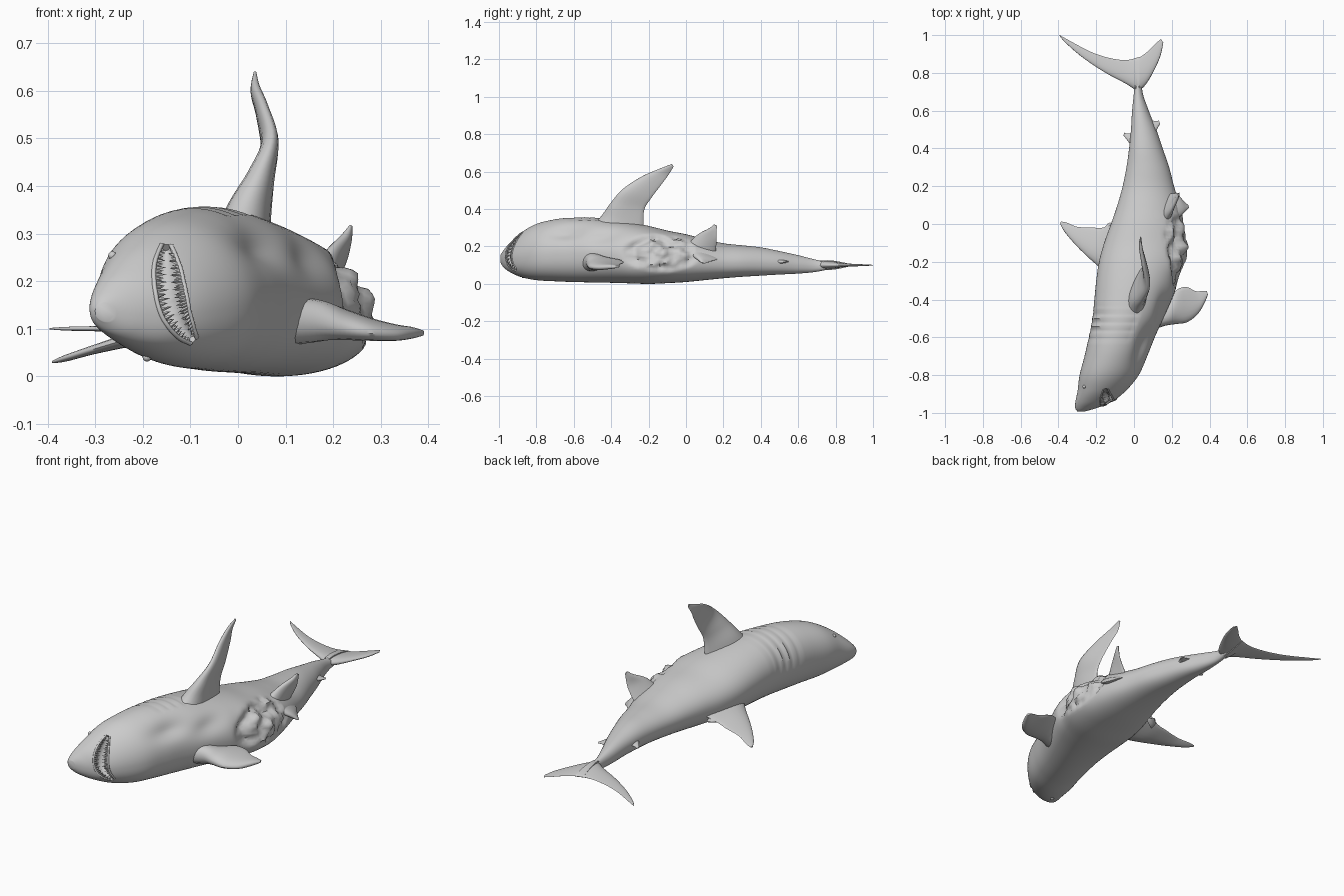
import bpy, bmesh, math
from mathutils import Vector, noise
from mathutils.bvhtree import BVHTree

if "Cube" in bpy.data.objects:
    bpy.data.objects.remove(bpy.data.objects["Cube"])


def catmull(rows, n):
    """Smooth a short table of rows into n steps per span."""
    out = []
    for i in range(len(rows) - 1):
        p0, p1 = rows[max(i - 1, 0)], rows[i]
        p2, p3 = rows[i + 1], rows[min(i + 2, len(rows) - 1)]
        for k in range(n):
            t = k / n
            out.append([0.5 * (2 * b + (c - a) * t + (2 * a - 5 * b + 4 * c - d) * t * t
                               + (3 * b - a - 3 * c + d) * t ** 3)
                        for a, b, c, d in zip(p0, p1, p2, p3)])
    out.append(list(rows[-1]))
    return out


def loft(name, rings, angle=50):
    bm = bmesh.new()
    vs = [[bm.verts.new(p) for p in r] for r in rings]
    m = len(vs[0])
    for a, b in zip(vs, vs[1:]):
        for j in range(m):
            bm.faces.new((a[j], a[(j + 1) % m], b[(j + 1) % m], b[j]))
    bm.faces.new(vs[0])
    bm.faces.new(vs[-1])
    bmesh.ops.recalc_face_normals(bm, faces=bm.faces)
    return finish(name, bm, angle)


def finish(name, bm, angle=50):
    me = bpy.data.meshes.new(name)
    bm.to_mesh(me)
    bm.free()
    ob = bpy.data.objects.new(name, me)
    bpy.context.collection.objects.link(ob)
    smooth(ob, angle)
    return ob


def smooth(ob, angle):
    bpy.ops.object.select_all(action='DESELECT')
    ob.select_set(True)
    bpy.context.view_layer.objects.active = ob
    bpy.ops.object.shade_smooth_by_angle(angle=math.radians(angle))


def fin(name, rows, m=20):
    """Rows: leading xyz, trailing xyz, thickness, from root to tip."""
    rows = catmull(rows, 6)
    mids = [(Vector(r[:3]) + Vector(r[3:6])) / 2 for r in rows]
    rings = []
    for i, r in enumerate(rows):
        a, b = Vector(r[:3]), Vector(r[3:6])
        span = mids[min(i + 1, len(mids) - 1)] - mids[max(i - 1, 0)]
        n = (b - a).cross(span).normalized()
        ring = []
        for k in range(m):
            t = 2 * math.pi * k / m
            u = (1 - math.cos(t)) / 2
            ring.append(a.lerp(b, u) + n * r[6] * 0.62 * math.sin(t) * (1.15 - 0.75 * u))
        rings.append(ring)
    return loft(name, rings)


# Body stations: y, left, right, bottom, top
stations = [
    (-.992, -.30, -.26, .115, .155), (-.975, -.311, -.20, .088, .18),
    (-.94, -.31, -.115, .062, .222), (-.88, -.298, -.04, .036, .275),
    (-.80, -.288, .025, .02, .32), (-.70, -.262, .07, .014, .345),
    (-.60, -.24, .11, .01, .355), (-.50, -.222, .155, .008, .356),
    (-.40, -.21, .20, .006, .345), (-.30, -.20, .245, .003, .33),
    (-.20, -.185, .28, .0, .31), (-.10, -.158, .287, .004, .285),
    (0, -.122, .268, .01, .265), (.10, -.088, .242, .02, .24),
    (.20, -.06, .212, .03, .217), (.30, -.04, .186, .038, .206),
    (.40, -.026, .152, .044, .195), (.50, -.016, .118, .05, .175),
    (.60, -.01, .078, .055, .153), (.70, .0, .045, .065, .128),
    (.80, .005, .04, .086, .112), (.86, .015, .03, .096, .102)]

# Dents: centre, radii, depth (fin-pit creases and belly wound)
dents = [((.03, -.62, .27), (.09, .13, .05), .028),
         ((.13, -.42, .24), (.06, .12, .05), .022),
         ((.24, -.28, .17), (.12, .07, .09), .022)]
wound, wound_r = Vector((.24, -.13, .17)), Vector((.15, .21, .11))


def sculpt(p, c):
    inward = (c - p).normalized()
    push = 0
    for d, r, depth in dents:
        q = sum(((p[i] - d[i]) / r[i]) ** 2 for i in range(3))
        push += depth * math.exp(-q * 1.5)
    q = sum(((p[i] - wound[i]) / wound_r[i]) ** 2 for i in range(3))
    if q < 1:
        w = min(1, (1 - q) * 2.5)
        push += w * (.016 + .028 * noise.noise(p * 16) + .014 * noise.noise(p * 38))
    # gill folds
    gy = (p.y + .53) / .11
    if abs(gy) < 1 and p.z > c.z and p.x < c.x + .05:
        k = (p.z - c.z) / .18
        push += .006 * max(0, math.sin(math.pi * min(1, k))) ** .5 * \
            (1 - gy * gy) * (1 + math.sin(gy * 5 * math.pi))
    return p + inward * push


rings = []
for y, l, r, b, t in catmull(stations, 7):
    c, a, h = Vector(((l + r) / 2, y, (b + t) / 2)), (r - l) / 2, (t - b) / 2
    shear = h * .13
    hh = math.sqrt(h * h - shear * shear)
    ring = []
    for k in range(80):
        th = 2 * math.pi * k / 80
        s, co = math.sin(th), math.cos(th)
        sz = s if s > 0 else -abs(s) ** .85
        ring.append(sculpt(c + Vector((a * co, 0, hh * sz - shear * co)), c))
    rings.append(ring)
body = loft("body", rings)
bm = bmesh.new()
bm.from_mesh(body.data)
skin = BVHTree.FromBMesh(bm)
bm.free()

# Mouth path in the front view: x, z, half width
path = catmull([(-.15, .277, .009), (-.148, .235, .024), (-.143, .19, .03),
                (-.132, .14, .029), (-.112, .10, .02), (-.092, .074, .008)], 6)
hits = []
for x, z, w in path:
    loc, n, _, _ = skin.ray_cast(Vector((x, -2, z)), Vector((0, 1, 0)))
    hits.append((loc, n, w * 1.15))
frames = []
for i, (loc, n, w) in enumerate(hits):
    tan = (hits[min(i + 1, len(hits) - 1)][0] - hits[max(i - 1, 0)][0]).normalized()
    frames.append((loc, n, tan.cross(n).normalized(), w))

# Mouth opening
cutter = loft("mouth_cutter", [[p + s * w * math.cos(k * math.pi / 8)
                                + n * w * 1.7 * math.sin(k * math.pi / 8)
                                for k in range(16)] for p, n, s, w in frames])
cutter.hide_render = True
mod = body.modifiers.new("mouth", 'BOOLEAN')
mod.operation, mod.solver, mod.object = 'DIFFERENCE', 'EXACT', cutter
bpy.context.view_layer.objects.active = body
bpy.ops.object.modifier_apply(modifier=mod.name)
bpy.data.objects.remove(cutter)
smooth(body, 50)

# Lips and two rows of teeth
teeth = bmesh.new()
for side, name in ((-1, "upper_lip"), (1, "lower_lip")):
    edge = [(p + s * w * side - n * .002, n, s) for p, n, s, w in frames]
    loft(name, [[p + (s * math.cos(k * math.pi / 4) + n * math.sin(k * math.pi / 4)) * .005
                 for k in range(8)] for p, n, s in edge])
    for i in range(2, len(frames) - 2):
        p, n, s, w = frames[i]
        for row, inset in ((0, .003), (1, .012)):
            if row and i % 2:
                continue
            base = p + s * w * side * .97 - n * inset
            size = w * (.85 if i % 2 else .65)
            tip = base - s * side * size + n * .003
            along = s.cross(n)
            vs = [teeth.verts.new(base + q) for q in
                  (along * .006, n * .004, along * -.006, n * -.004)]
            top = teeth.verts.new(tip)
            for j in range(4):
                teeth.faces.new((vs[j], vs[(j + 1) % 4], top))
            teeth.faces.new(vs[::-1])
bmesh.ops.recalc_face_normals(teeth, faces=teeth.faces)
finish("teeth", teeth, 20)

# Eyes
for i, spot in enumerate(((-.26, -.86, .25), (-.19, -.87, .045))):
    loc = skin.find_nearest(Vector(spot))[0]
    eye = bmesh.new()
    bmesh.ops.create_uvsphere(eye, u_segments=16, v_segments=10, radius=.009)
    bmesh.ops.translate(eye, verts=eye.verts, vec=loc)
    finish(f"eye_{i + 1}", eye)

# Large fins
fin("raised_pectoral_fin", [
    (-.01, -.52, .29, .04, -.22, .24, .11), (.01, -.455, .36, .05, -.228, .32, .085),
    (.045, -.405, .43, .055, -.222, .40, .055), (.072, -.34, .505, .055, -.185, .46, .034),
    (.055, -.24, .572, .042, -.125, .54, .024), (.04, -.15, .612, .03, -.09, .588, .018),
    (.036, -.075, .641, .035, -.066, .628, .006)])
fin("resting_pectoral_fin", [
    (.08, -.57, .12, .12, -.38, .11, .10), (.16, -.54, .115, .18, -.40, .12, .085),
    (.22, -.53, .10, .225, -.35, .125, .06), (.28, -.52, .09, .275, -.333, .115, .042),
    (.335, -.48, .085, .325, -.355, .105, .03), (.37, -.425, .088, .36, -.355, .098, .022),
    (.391, -.375, .09, .385, -.355, .092, .01)])
fin("dorsal_fin", [
    (-.13, -.29, .12, -.10, -.0, .12, .06), (-.195, -.22, .09, -.17, -.02, .09, .04),
    (-.25, -.17, .073, -.225, -.018, .073, .026), (-.31, -.11, .055, -.30, -.015, .055, .018),
    (-.365, -.045, .038, -.355, .007, .038, .013), (-.391, -.0, .03, -.386, .013, .03, .005)])
fin("dorsal_fin_rear_tip", [
    (-.17, -.06, .09, -.11, -.03, .10, .03), (-.165, -.03, .09, -.12, -.015, .10, .018),
    (-.14, .0, .092, -.125, .008, .095, .006)])

# Tail lobes
z = .1
fin("upper_tail_lobe", [
    (.03, .69, z, .03, .885, z, .05), (-.035, .738, z, -.04, .868, z, .028),
    (-.15, .80, z, -.13, .879, z, .018), (-.27, .88, z, -.23, .912, z, .012),
    (-.36, .957, z, -.34, .97, z, .008), (-.396, .998, z, -.393, 1.0, z, .003)])
fin("lower_tail_lobe", [
    (.01, .69, z, -.01, .868, z, .05), (.062, .738, z, .03, .883, z, .03),
    (.105, .81, z, .075, .915, z, .018), (.14, .89, z, .115, .955, z, .012),
    (.155, .96, z, .143, .98, z, .005)])

# Small fins
fin("raised_pelvic_fin", [
    (.16, .0, .20, .19, .16, .17, .06), (.19, .06, .262, .225, .163, .235, .03),
    (.222, .125, .298, .237, .163, .28, .018), (.236, .15, .318, .24, .166, .31, .006)])
fin("resting_pelvic_fin", [
    (.19, .0, .18, .17, .20, .14, .05), (.25, .045, .145, .225, .165, .13, .03),
    (.275, .07, .125, .26, .125, .118, .018), (.29, .085, .112, .287, .10, .108, .006)])
fin("second_dorsal_fin", [
    (.0, .39, .12, .0, .48, .12, .03), (-.03, .435, .118, -.03, .478, .118, .015),
    (-.055, .468, .115, -.052, .484, .115, .005)])
fin("anal_fin", [
    (.10, .44, .12, .07, .56, .12, .03), (.122, .50, .118, .11, .545, .118, .015),
    (.138, .53, .116, .132, .548, .116, .005)])
